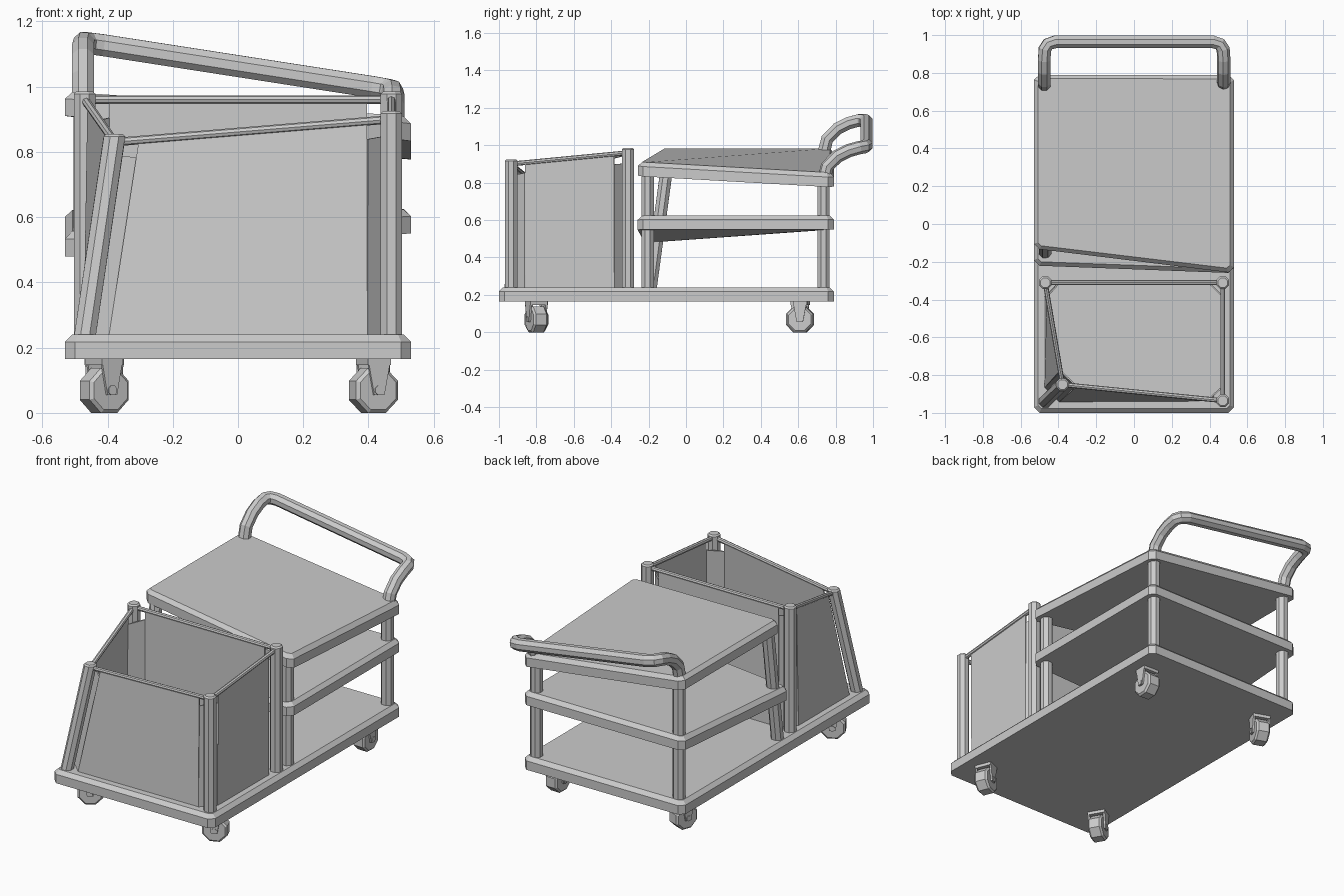
import bpy, bmesh, math
from mathutils import Vector, Matrix

if "Cube" in bpy.data.objects:
    bpy.data.objects.remove(bpy.data.objects["Cube"])

gray = bpy.data.materials.new("plain_gray")
gray.use_nodes = True
GRAY = (0.6, 0.6, 0.6, 1)
gray.diffuse_color = GRAY
gray.node_tree.nodes["Principled BSDF"].inputs["Base Color"].default_value = GRAY


def finish(bm, name):
    bmesh.ops.recalc_face_normals(bm, faces=bm.faces)
    mesh = bpy.data.meshes.new(name)
    bm.to_mesh(mesh)
    bm.free()
    mesh.materials.append(gray)
    obj = bpy.data.objects.new(name, mesh)
    bpy.context.collection.objects.link(obj)
    return obj


def box(bm, size, place):
    m = Matrix.Translation(place) @ Matrix.Diagonal((*size, 1))
    return bmesh.ops.create_cube(bm, size=1, matrix=m)["verts"]


def tray(name, y0, y1, z0, z1, warp=lambda u, v: (0, 0)):
    """Plate with cut corners and a bevelled top rim; warp shifts y and z."""
    bm = bmesh.new()
    box(bm, (1.06, y1 - y0, z1 - z0), (0, (y0 + y1) / 2, (z0 + z1) / 2))
    upright = [e for e in bm.edges if abs(e.verts[0].co.z - e.verts[1].co.z) > 0.01]
    bmesh.ops.bevel(bm, geom=upright, offset=0.03, segments=1, affect='EDGES')
    rim = [e for e in bm.edges if all(v.co.z > z1 - 0.001 for v in e.verts)]
    bmesh.ops.bevel(bm, geom=rim, offset=0.022, segments=1, affect='EDGES')
    for p in bm.verts:
        dy, dz = warp(p.co.x / 1.06 + 0.5, (p.co.y - y0) / (y1 - y0))
        p.co.y += dy
        p.co.z += dz
    return finish(bm, name)


def post(name, foot, top, r=0.036):
    """Eight-sided post with a bevelled cap, leaning from foot to top."""
    foot, top = Vector(foot), Vector(top)
    bm = bmesh.new()
    m = Matrix.Translation((0, 0, 0.5)) @ Matrix.Rotation(math.pi / 8, 4, 'Z')
    bmesh.ops.create_cone(bm, cap_ends=True, segments=8, radius1=r, radius2=r, depth=1, matrix=m)
    for v in bm.verts:
        v.co = foot.lerp(top, v.co.z) + Vector((v.co.x, v.co.y, 0))
    cap = max(bm.faces, key=lambda f: f.calc_center_median().z)
    bmesh.ops.bevel(bm, geom=list(cap.edges), offset=0.008, segments=1, affect='EDGES')
    return finish(bm, name)


# Deck and the two crooked shelves
tray("deck", -1.0, 0.79, 0.165, 0.24)
tray("middle_shelf", -0.26, 0.79, 0.55, 0.625,
     lambda u, v: (0.04 * (1 - u) * (1 - v), -0.072 * (1 - u) * (1 - v)))
tray("top_shelf", -0.26, 0.79, 0.91, 0.985,
     lambda u, v: (0.13 * (1 - u) * (1 - v), -u * (0.075 + 0.06 * v)))

# Shelf posts
post("rear_right_shelf_post", (-0.47, 0.735, 0.23), (-0.47, 0.735, 0.95))
post("rear_left_shelf_post", (0.47, 0.735, 0.23), (0.47, 0.735, 0.83))
post("front_left_shelf_post", (0.47, -0.205, 0.23), (0.47, -0.205, 0.88))
post("front_right_shelf_post", (-0.47, -0.19, 0.23), (-0.47, -0.095, 0.94))

# Bin posts: foot and top of each corner, in order round the bin
corners = [
    ("bin_rear_right", Vector((-0.47, -0.31, 0.23)), Vector((-0.47, -0.31, 0.985))),
    ("bin_rear_left", Vector((0.47, -0.31, 0.23)), Vector((0.47, -0.31, 0.985))),
    ("bin_front_left", Vector((0.47, -0.935, 0.23)), Vector((0.47, -0.935, 0.925))),
    ("bin_front_right", Vector((-0.47, -0.94, 0.23)), Vector((-0.378, -0.85, 0.855))),
]
for name, foot, top in corners:
    post(name + "_post", foot, top)

# Bin walls with lower corner strips, and a rail along each wall top
CUT = 0.075
DROP = Vector((0, 0, 0.025))
walls = bmesh.new()
rails = bmesh.new()


def quad(*points):
    walls.faces.new([walls.verts.new(p) for p in points])


def toward(a, b):
    return a + (b - a).normalized() * CUT


for i, (_, foot, top) in enumerate(corners):
    _, foot2, top2 = corners[(i + 1) % 4]
    _, foot0, top0 = corners[i - 1]
    a, b = top - DROP, top2 - DROP
    quad(toward(foot, foot2), toward(foot2, foot), toward(b, a), toward(a, b))
    low = Vector((0, 0, 0.055))
    quad(toward(foot, foot0), toward(foot, foot2),
         toward(a, b) - low, toward(a, top0 - DROP) - low)
    along = b - a
    m = Matrix.Translation((a + b) / 2) @ along.to_track_quat('Z', 'Y').to_matrix().to_4x4()
    bmesh.ops.create_cone(rails, cap_ends=True, segments=8, radius1=0.013, radius2=0.013,
                          depth=along.length, matrix=m)
bmesh.ops.remove_doubles(walls, verts=walls.verts, dist=0.001)
bin_walls = finish(walls, "bin_walls")
sheet = bin_walls.modifiers.new("thickness", 'SOLIDIFY')
sheet.thickness = 0.008
sheet.offset = 0
finish(rails, "bin_rails")

# Push handle: one side profile mirrored, slanting down toward the left
side = [(0.475, 0.735, 0.88), (0.475, 0.755, 0.96), (0.475, 0.81, 1.015),
        (0.475, 0.87, 1.045), (0.472, 0.925, 1.06), (0.455, 0.952, 1.062), (0.415, 0.965, 1.063)]
path = [(-x, y, z) for x, y, z in side] + side[::-1]
curve = bpy.data.curves.new("push_handle", 'CURVE')
curve.dimensions = '3D'
curve.bevel_depth = 0.036
curve.bevel_resolution = 2
curve.use_fill_caps = True
spline = curve.splines.new('POLY')
spline.points.add(len(path) - 1)
for point, (x, y, z) in zip(spline.points, path):
    point.co = (x, y, z - 0.155 * x, 1)
    point.tilt = math.pi / 8
curve.materials.append(gray)
handle = bpy.data.objects.new("push_handle", curve)
bpy.context.collection.objects.link(handle)
bpy.context.view_layer.objects.active = handle
handle.select_set(True)
bpy.ops.object.convert(target='MESH')
for face in handle.data.polygons:
    face.use_smooth = False


def caster(name, x, y, swivel):
    """Eight-sided wheel in a tapered fork; the axle runs along local y."""
    bm = bmesh.new()
    lie = Matrix.Rotation(math.pi / 2, 4, 'X') @ Matrix.Rotation(math.pi / 8, 4, 'Z')
    centre = Matrix.Translation((0, 0, 0.069))
    bmesh.ops.create_cone(bm, cap_ends=True, segments=8, radius1=0.075, radius2=0.075,
                          depth=0.08, matrix=centre @ lie)
    rims = [e for f in bm.faces if len(f.verts) == 8 for e in f.edges]
    bmesh.ops.bevel(bm, geom=rims, offset=0.01, segments=1, affect='EDGES')
    bmesh.ops.create_cone(bm, cap_ends=True, segments=8, radius1=0.016, radius2=0.016,
                          depth=0.108, matrix=centre @ lie)
    box(bm, (0.075, 0.1, 0.02), (0, 0, 0.157))
    for s in (-1, 1):
        for v in box(bm, (0.075, 0.01, 0.11), (0, s * 0.045, 0.11)):
            if v.co.z < 0.1:
                v.co.x *= 0.45
    obj = finish(bm, name)
    obj.location = (x, y, 0)
    obj.rotation_euler.z = math.radians(swivel)


# Swivelled casters
caster("front_right_caster", -0.41, -0.8, 30)
caster("front_left_caster", 0.415, -0.8, 22)
caster("rear_right_caster", -0.41, 0.61, 70)
caster("rear_left_caster", 0.415, 0.61, 88)
